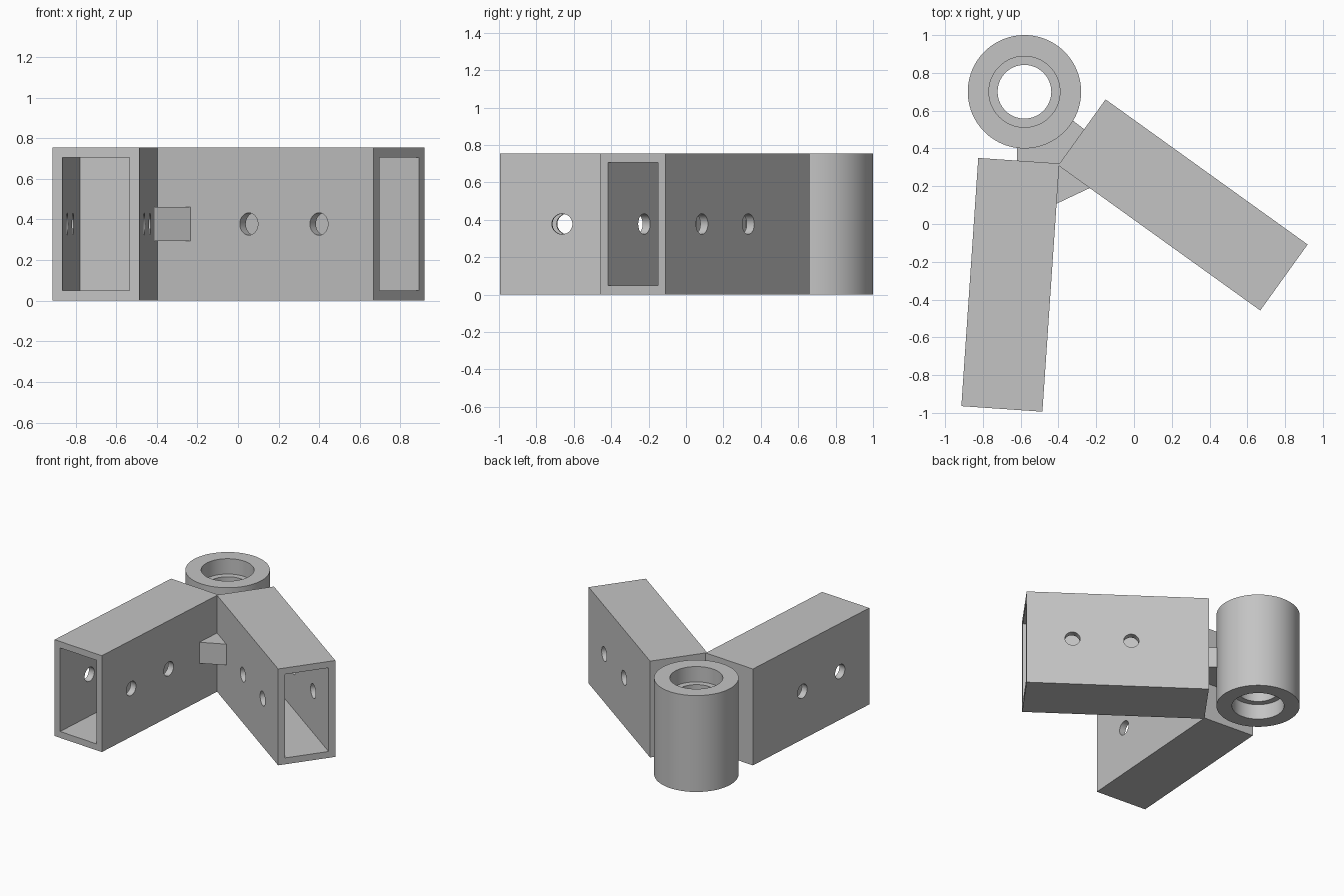
import bpy, bmesh, math
from mathutils import Vector, Matrix

cube = bpy.data.objects.get("Cube")
if cube:
    bpy.data.objects.remove(cube, do_unlink=True)

HEIGHT, WIDTH, LENGTH, WALL = 0.755, 0.43, 1.317, 0.05

grey = bpy.data.materials.new("plain grey")
grey.use_nodes = True
grey.diffuse_color = (0.55, 0.55, 0.55, 1)
grey.node_tree.nodes["Principled BSDF"].inputs["Base Color"].default_value = (0.55, 0.55, 0.55, 1)


def make_object(name, bm):
    bmesh.ops.recalc_face_normals(bm, faces=bm.faces)
    mesh = bpy.data.meshes.new(name)
    bm.to_mesh(mesh)
    bm.free()
    mesh.materials.append(grey)
    obj = bpy.data.objects.new(name, mesh)
    bpy.context.collection.objects.link(obj)
    return obj


def smooth(obj):
    bpy.ops.object.select_all(action='DESELECT')
    obj.select_set(True)
    bpy.context.view_layer.objects.active = obj
    bpy.ops.object.shade_smooth_by_angle(angle=math.radians(30))


def cut(obj, cutter):
    mod = obj.modifiers.new("cut", 'BOOLEAN')
    mod.operation, mod.solver, mod.object = 'DIFFERENCE', 'EXACT', cutter
    bpy.ops.object.select_all(action='DESELECT')
    obj.select_set(True)
    bpy.context.view_layer.objects.active = obj
    bpy.ops.object.modifier_apply(modifier=mod.name)
    bpy.data.objects.remove(cutter, do_unlink=True)


def box(name, x0, x1, y0, y1, z0, z1):
    bm = bmesh.new()
    bmesh.ops.create_cube(bm, size=1)
    bmesh.ops.scale(bm, verts=bm.verts, vec=(x1 - x0, y1 - y0, z1 - z0))
    bmesh.ops.translate(bm, verts=bm.verts, vec=((x0 + x1) / 2, (y0 + y1) / 2, (z0 + z1) / 2))
    return make_object(name, bm)


# Rectangular socket: closed at its root, open at the far end, with cross holes
def socket(name, root, direction):
    half = WIDTH / 2
    obj = box(name, 0, LENGTH, -half, half, 0, HEIGHT)
    cut(obj, box("cavity", WALL, LENGTH + 0.1, WALL - half, half - WALL, WALL, HEIGHT - WALL))
    for along in (0.56, 0.985):
        bm = bmesh.new()
        place = Matrix.Translation((along, 0, HEIGHT / 2)) @ Matrix.Rotation(math.pi / 2, 4, 'X')
        bmesh.ops.create_cone(bm, cap_ends=True, segments=32, radius1=0.055,
                              radius2=0.055, depth=WIDTH + 0.2, matrix=place)
        cut(obj, make_object("bolt_hole", bm))
    turn = Matrix.Rotation(math.atan2(direction[1], direction[0]), 4, 'Z')
    obj.data.transform(Matrix.Translation((root[0], root[1], 0)) @ turn)
    smooth(obj)


# Roots are the middles of the closed end faces
socket("right_socket", (-0.61, 0.335), (-0.068, -0.998))
socket("left_socket", (-0.276, 0.485), (0.812, -0.583))

# Round sleeve with a counterbore at each end, spun from its section
R, SEAT, BORE, DEPTH = 0.30, 0.188, 0.142, 0.12
section = [(R, 0), (R, HEIGHT), (SEAT, HEIGHT), (SEAT, HEIGHT - DEPTH),
           (BORE, HEIGHT - DEPTH), (BORE, DEPTH), (SEAT, DEPTH), (SEAT, 0)]
bm = bmesh.new()
loop = [bm.verts.new((r, 0, z)) for r, z in section]
edges = [bm.edges.new((loop[i - 1], loop[i])) for i in range(len(loop))]
bmesh.ops.spin(bm, geom=loop + edges, cent=(0, 0, 0), axis=(0, 0, 1),
               angle=math.tau, steps=96, use_duplicate=False)
bmesh.ops.remove_doubles(bm, verts=bm.verts, dist=0.0001)
bmesh.ops.translate(bm, verts=bm.verts, vec=(-0.58, 0.70, 0))
smooth(make_object("sleeve", bm))

# Mid-height web joining the sleeve and both sockets, with the inner gusset
outline = [(-0.62, 0.32), (-0.43, 0.307), (-0.411, 0.107), (-0.235, 0.19), (-0.225, 0.2),
           (-0.37, 0.31), (-0.245, 0.487), (-0.32, 0.545), (-0.37, 0.575),
           (-0.48, 0.47), (-0.62, 0.44)]
bm = bmesh.new()
face = bm.faces.new([bm.verts.new((x, y, 0.295)) for x, y in outline])
top = bmesh.ops.extrude_face_region(bm, geom=[face])["geom"]
bmesh.ops.translate(bm, verts=[v for v in top if isinstance(v, bmesh.types.BMVert)],
                    vec=Vector((0, 0, 0.165)))
make_object("web", bm)
